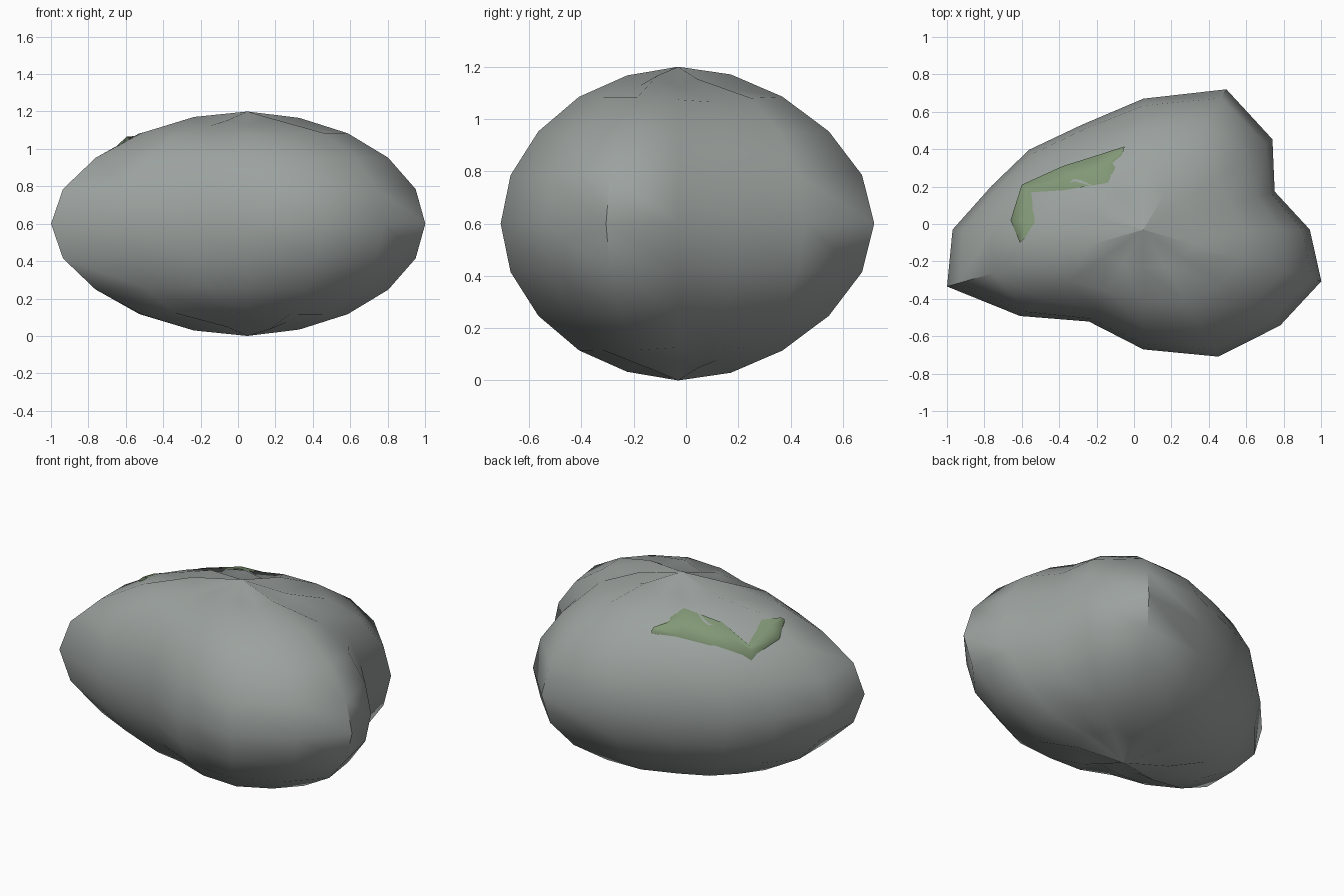
import bpy, bmesh, math
from mathutils import Vector
from mathutils.bvhtree import BVHTree

cube = bpy.data.objects.get("Cube")
if cube:
    bpy.data.objects.remove(cube, do_unlink=True)


def material(name, rgb):
    mat = bpy.data.materials.new(name)
    mat.use_nodes = True
    color = (*rgb, 1)
    mat.diffuse_color = color
    mat.node_tree.nodes["Principled BSDF"].inputs["Base Color"].default_value = color
    return mat


def finish(bm, name, mat, angle):
    bmesh.ops.recalc_face_normals(bm, faces=bm.faces)
    mesh = bpy.data.meshes.new(name)
    bm.to_mesh(mesh)
    mesh.materials.append(mat)
    obj = bpy.data.objects.new(name, mesh)
    bpy.context.collection.objects.link(obj)
    bpy.ops.object.select_all(action="DESELECT")
    obj.select_set(True)
    bpy.context.view_layer.objects.active = obj
    bpy.ops.object.shade_smooth_by_angle(angle=math.radians(angle))


# Boulder: a sphere whose sixteen columns bulge or sink, evening out towards the poles
LOBES = [.89, .76, .976, 1.16, 1.0, .865, .863, .877,
         1.02, 1.136, .933, .76, .915, 1.05, 1.035, 1.03]
SEGMENTS = len(LOBES)
CENTRE = Vector((.05, -.03, .6))
bm = bmesh.new()
bmesh.ops.create_uvsphere(bm, u_segments=SEGMENTS, v_segments=10, radius=1)
for v in bm.verts:
    lobe = sink = 1
    if abs(v.co.z) < .99:
        column = round(math.atan2(v.co.y, v.co.x) / math.tau * SEGMENTS) % SEGMENTS
        fade = .8 * v.co.z ** 2
        lobe = LOBES[column] * (1 - fade) + .95 * fade
        sink = 1 - .3 * max(0, 1 - lobe)
        # Puckered star around each pole
        if abs(v.co.z) > .9 and column % 2 == 0:
            sink -= .07
    v.co = CENTRE + Vector((v.co.x * lobe, v.co.y * .7 * lobe, v.co.z * .6 * sink))
rock_tree = BVHTree.FromBMesh(bm)
finish(bm, "boulder", material("stone grey", (.33, .36, .345)), 50)
bm.free()


# Moss: a thin strip lying on the shoulder of the boulder with a raised outer rim
def on_rock(point, lift, lowest=0):
    hit = rock_tree.ray_cast(Vector((*point, 3)), Vector((0, 0, -1)))[0]
    return Vector((*point, max(hit.z + lift, lowest)))


OUTER = [(-.61, -.10), (-.66, .02), (-.60, .21), (-.38, .31), (-.22, .36), (-.05, .415)]
INNER = [(-.58, -.07), (-.53, .01), (-.55, .17), (-.38, .18), (-.14, .22), (-.06, .38)]
bm = bmesh.new()
rows = []
for o, i in zip(OUTER, INNER):
    mid = ((o[0] + i[0]) / 2, (o[1] + i[1]) / 2)
    points = [on_rock(o, -.03), on_rock(o, .015, .975), on_rock(mid, .02, .985), on_rock(i, .004)]
    rows.append([bm.verts.new(p) for p in points])
for a, b in zip(rows, rows[1:]):
    for k in range(3):
        bm.faces.new((a[k], a[k + 1], b[k + 1], b[k]))
for row in (rows[0], rows[-1]):
    bm.faces.new(row)
finish(bm, "moss_patch", material("moss green", (.22, .31, .18)), 60)
bm.free()
